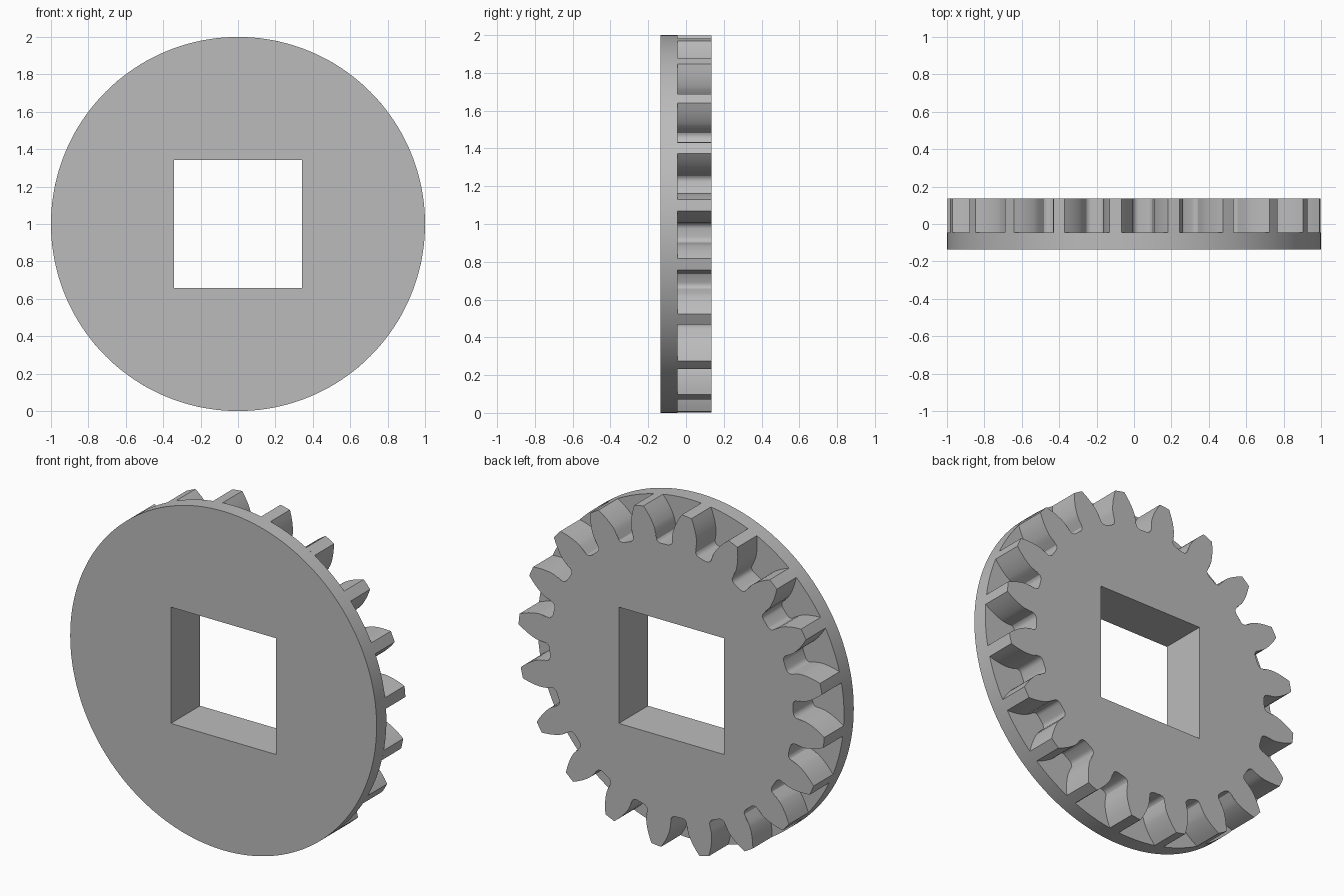
import bpy, bmesh
from math import pi, sin, cos, tan, acos, radians, sqrt

if "Cube" in bpy.data.objects:
    bpy.data.objects.remove(bpy.data.objects["Cube"])

TEETH = 20
TIP = 1.0
PITCH = TIP * TEETH / (TEETH + 2)
MODULE = 2 * PITCH / TEETH
ROOT = PITCH - 1.25 * MODULE
PRESSURE = radians(20)
BASE = PITCH * cos(PRESSURE)
PHASE = radians(5.7)
FILLET = 0.033
HOLE = 0.343
FRONT, STEP, BACK = -0.136, -0.045, 0.136

grey = bpy.data.materials.new("plain grey")
grey.use_nodes = True
grey.diffuse_color = (0.5, 0.5, 0.5, 1)
grey.node_tree.nodes["Principled BSDF"].inputs["Base Color"].default_value = (0.5, 0.5, 0.5, 1)


def polar(r, a):
    return r * cos(a), r * sin(a)


def half_angle(r):
    """Half of the tooth's angular width at radius r on the involute."""
    a = acos(min(1, BASE / r))
    return pi / (2 * TEETH) + (tan(PRESSURE) - PRESSURE) - (tan(a) - a)


def half_tooth():
    """Radius and angle from the tooth centre, from tip to gap floor."""
    pts = [(TIP, 0)]
    for i in range(9):
        r = BASE + (TIP - BASE) * (1 - i / 8) ** 1.5
        pts.append((r, half_angle(r)))
    # rounded corner between flank and floor
    gap = pi / TEETH
    width = BASE * sin(gap - half_angle(BASE))
    for i in range(7):
        t = i / 6 * pi / 2
        u = width - FILLET + FILLET * cos(t)
        v = ROOT + FILLET - FILLET * sin(t)
        pts.append((sqrt(u * u + v * v), gap - u / v))
    return pts


def gear_outline():
    half = half_tooth()
    tooth = [(r, -a) for r, a in reversed(half[1:])] + half
    tooth.sort(key=lambda p: p[1])
    return [polar(r, PHASE + a + 2 * pi * k / TEETH)
            for k in range(TEETH) for r, a in tooth]


def plate(name, outline, y0, y1):
    """Extrude an outline with a square hole from y0 to y1."""
    bm = bmesh.new()
    square = [(HOLE * sx, HOLE * sz) for sx, sz in ((-1, -1), (1, -1), (1, 1), (-1, 1))]
    edges = []
    for loop in (outline, square):
        vs = [bm.verts.new((x, y0, z + 1)) for x, z in loop]
        edges += [bm.edges.new((v, vs[i - 1])) for i, v in enumerate(vs)]
    bmesh.ops.triangle_fill(bm, edges=edges, use_beauty=True, normal=(0, -1, 0))
    out = bmesh.ops.extrude_face_region(bm, geom=bm.faces[:], use_keep_orig=True)
    moved = [g for g in out["geom"] if isinstance(g, bmesh.types.BMVert)]
    bmesh.ops.translate(bm, verts=moved, vec=(0, y1 - y0, 0))
    bmesh.ops.recalc_face_normals(bm, faces=bm.faces[:])
    mesh = bpy.data.meshes.new(name)
    bm.to_mesh(mesh)
    bm.free()
    mesh.materials.append(grey)
    ob = bpy.data.objects.new(name, mesh)
    bpy.context.collection.objects.link(ob)
    bpy.ops.object.select_all(action="DESELECT")
    ob.select_set(True)
    bpy.context.view_layer.objects.active = ob
    bpy.ops.object.shade_smooth_by_angle(angle=radians(30))
    return ob


# Round flange at the front, toothed wheel behind it
plate("flange_disc", [polar(TIP, 2 * pi * i / 160) for i in range(160)], FRONT, STEP)
plate("toothed_wheel", gear_outline(), STEP, BACK)
